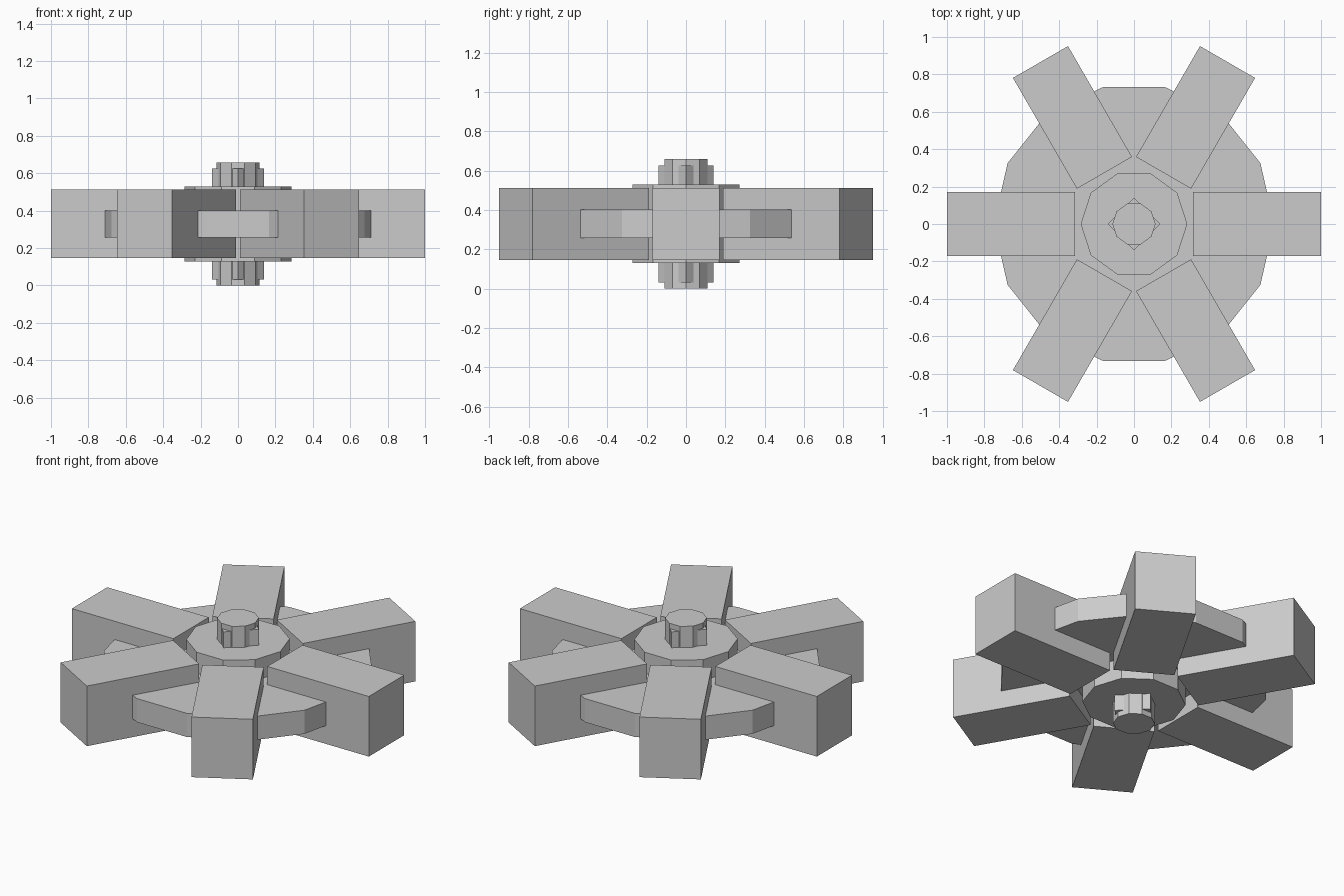
import bpy, math

if "Cube" in bpy.data.objects:
    bpy.data.objects.remove(bpy.data.objects["Cube"])

MID = 0.329  # height of the symmetry plane


def prism(name, sides, radius, half_height):
    """Upright flat-sided prism with its first corner on +x."""
    bpy.ops.mesh.primitive_cylinder_add(vertices=sides, radius=radius,
                                        depth=2 * half_height, location=(0, 0, MID))
    ob = bpy.context.object
    ob.name = name
    # primitive starts on +y: turn it so a corner lies on +x
    ob.rotation_euler.z = -math.pi / 2
    return ob


# Central shaft, its square key, the hub drum and the web disc
prism("shaft", 10, 0.115, 0.329)
prism("shaft_key", 4, 0.14, 0.297)
prism("hub_drum", 10, 0.285, 0.2)
prism("web_disc", 14, 0.75, 0.072)

# Six radial paddles
inner, outer, width, half_h = 0.316, 1.0, 0.34, 0.183
for i in range(6):
    a = math.radians(60 * i)
    r = (inner + outer) / 2
    bpy.ops.mesh.primitive_cube_add(size=1, location=(r * math.cos(a), r * math.sin(a), MID))
    paddle = bpy.context.object
    paddle.name = f"paddle_{i + 1}"
    paddle.scale = (outer - inner, width, 2 * half_h)
    paddle.rotation_euler.z = a
